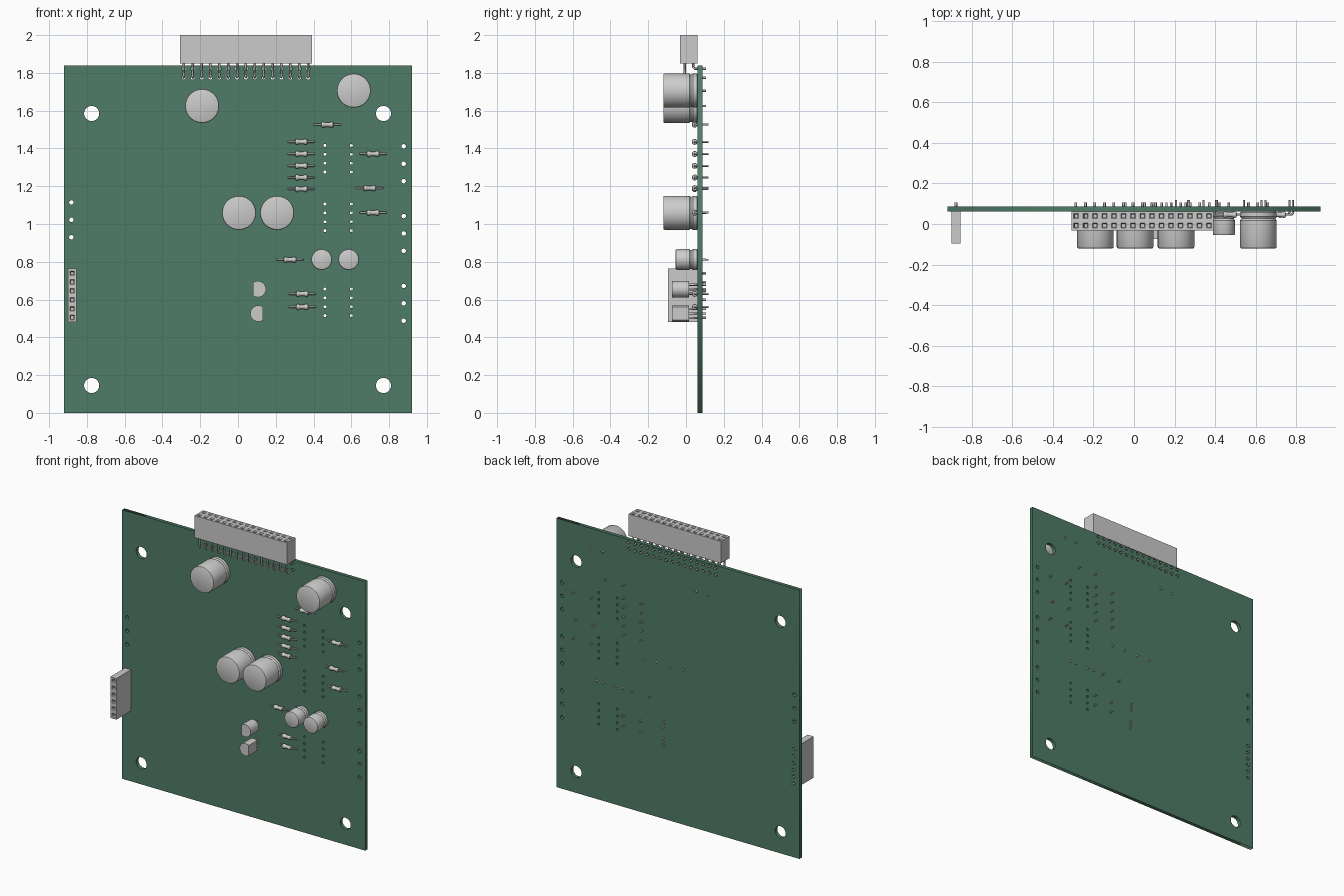
import bpy, bmesh
from math import sin, cos, pi, tau, radians
from mathutils import Matrix, Vector

if "Cube" in bpy.data.objects:
    bpy.data.objects.remove(bpy.data.objects["Cube"])

FACE, BACK, TIP = 0.062, 0.087, 0.118   # board front, board back, lead ends (y)
PITCH = 0.047


def add_mesh(name, bm, smooth=True):
    bmesh.ops.recalc_face_normals(bm, faces=bm.faces)
    me = bpy.data.meshes.new(name)
    bm.to_mesh(me)
    bm.free()
    return place(name, me, (0, 0, 0), smooth)


def place(name, me, loc, smooth=False):
    ob = bpy.data.objects.new(name, me)
    ob.location = loc
    bpy.context.collection.objects.link(ob)
    if smooth:
        bpy.ops.object.select_all(action='DESELECT')
        ob.select_set(True)
        bpy.context.view_layer.objects.active = ob
        bpy.ops.object.shade_smooth_by_angle(angle=radians(35))
    return ob


def lathe(name, profile, axis, steps):
    """Spin (radius, along-axis) points round the x or y axis."""
    bm = bmesh.new()
    pts = [(a, 0, r) if axis == 'X' else (r, a, 0) for r, a in profile]
    vs = [bm.verts.new(p) for p in pts]
    es = [bm.edges.new(p) for p in zip(vs, vs[1:])]
    bmesh.ops.spin(bm, geom=vs + es, cent=(0, 0, 0), angle=tau, steps=steps,
                   axis=(1, 0, 0) if axis == 'X' else (0, 1, 0))
    bmesh.ops.remove_doubles(bm, verts=bm.verts, dist=1e-5)
    return bm


def curve(name, paths, closed, **settings):
    cu = bpy.data.curves.new(name, 'CURVE')
    for k, v in settings.items():
        setattr(cu, k, v)
    for path in paths:
        sp = cu.splines.new('POLY')
        sp.points.add(len(path) - 1)
        for p, co in zip(sp.points, path):
            p.co = (*co, 1) if len(co) == 3 else (*co, 0, 1)
        sp.use_cyclic_u = closed
    ob = bpy.data.objects.new(name, cu)
    bpy.context.collection.objects.link(ob)
    return ob


def wires(name, paths, radius, square=False):
    return curve(name, paths, False, dimensions='3D', bevel_depth=radius,
                 bevel_resolution=0 if square else 2, use_fill_caps=True)


def ring(x, z, r, n=16):
    return [(x + r * cos(tau * i / n), z + r * sin(tau * i / n)) for i in range(n)]


def socket(name, nx, ny, sx, sy, height, matrix):
    """Female header: grid of funnel-edged square sockets on a block."""
    bm = bmesh.new()
    bmesh.ops.create_grid(bm, x_segments=nx, y_segments=ny, size=0.5)
    bmesh.ops.scale(bm, vec=(sx, sy, 1), verts=bm.verts)
    rim = [e for e in bm.edges if e.is_boundary]
    cells = list(bm.faces)
    side = bmesh.ops.extrude_edge_only(bm, edges=rim)['geom']
    low = [v for v in side if isinstance(v, bmesh.types.BMVert)]
    bmesh.ops.translate(bm, vec=(0, 0, -height), verts=low)
    base = [e for e in side if isinstance(e, bmesh.types.BMEdge) and e.is_boundary]
    bmesh.ops.contextual_create(bm, geom=base)
    bmesh.ops.recalc_face_normals(bm, faces=bm.faces)
    for inset, depth in ((0.011, 0), (0.005, -0.006), (0.0003, -0.09)):
        bmesh.ops.inset_individual(bm, faces=cells, thickness=inset, depth=depth,
                                   use_even_offset=True)
    bm.transform(matrix)
    return add_mesh(name, bm, smooth=False)


# Header pin positions
top_x = [-0.287 + PITCH * i for i in range(15)]
side_z = [0.505 + PITCH * i for i in range(6)]
SIDE_X = -0.877

# Circuit board with drilled holes
holes = [ring(x, z, 0.04, 32) for x in (-0.775, 0.77) for z in (0.145, 1.585)]
holes += [ring(x, z0 + PITCH * i, 0.008, 12) for x in (0.46, 0.6)
          for z0 in (0.515, 0.965, 1.275) for i in range(4)]
holes += [ring(0.877, z0 + 0.092 * i, 0.012) for z0 in (0.488, 0.858, 1.227) for i in range(3)]
holes += [ring(-0.882, 0.93 + 0.092 * i, 0.012) for i in range(3)]
holes += [ring(x, z, 0.01, 12) for x in top_x for z in (1.775, 1.822)]
holes += [ring(SIDE_X, z, 0.01, 12) for z in side_z]
outline = [(-0.92, 0), (0.92, 0), (0.92, 1.84), (-0.92, 1.84)]
board = curve("circuit_board", [outline] + holes, True, dimensions='2D',
              fill_mode='BOTH', extrude=(BACK - FACE) / 2)
board.rotation_euler = (pi / 2, 0, 0)
board.location.y = (FACE + BACK) / 2
green = bpy.data.materials.new("board_green")
green.diffuse_color = (0.08, 0.2, 0.135, 1)
green.use_nodes = True
green.node_tree.nodes["Principled BSDF"].inputs["Base Color"].default_value = green.diffuse_color
board.data.materials.append(green)

# Top edge header and its bent pins
socket("top_header", 15, 2, 0.7, 0.093, 0.15, Matrix.Translation((0.042, 0.0155, 2.0)))
wires("top_header_pins",
      [[(x, y, 1.86), (x, y, z + 0.008), (x, y + 0.008, z), (x, 0.106, z)]
       for x in top_x for y, z in ((-0.007, 1.775), (0.039, 1.822))], 0.0065, True)

# Left side header with straight pins
socket("side_header", 1, 6, 0.046, 6 * PITCH, 0.157,
       Matrix.Translation((SIDE_X, -0.095, 0.6225)) @ Matrix.Rotation(pi / 2, 4, 'X'))
wires("side_header_pins", [[(SIDE_X, 0.05, z), (SIDE_X, 0.106, z)] for z in side_z], 0.0065, True)


# Capacitors: can with crimped groove near the base
def capacitors(name, spots, r, front, lead):
    prof = [(0, front), (r - 0.006, front), (r - 0.002, front + 0.002), (r, front + 0.006),
            (r, 0.018), (r - 0.004, 0.022), (r - 0.006, 0.027), (r - 0.004, 0.032),
            (r, 0.036), (r, FACE - 0.005), (r - 0.005, FACE), (0, FACE)]
    me = None
    for i, (x, z) in enumerate(spots):
        if me is None:
            ob = add_mesh(f"{name}_1", lathe(name, prof, 'Y', 48))
            ob.location = (x, 0, z)
            me = ob.data
        else:
            place(f"{name}_{i + 1}", me, (x, 0, z))
    wires(f"{name}_leads", [[(x + s * lead, 0.055, z), (x + s * lead, TIP - 0.012, z)]
                            for x, z in spots for s in (-1, 1)], 0.006)


capacitors("large_capacitor", [(-0.19, 1.625), (0.613, 1.706), (0.005, 1.059), (0.207, 1.059)],
           0.09, -0.12, 0.047)
capacitors("small_capacitor", [(0.443, 0.812), (0.586, 0.812)], 0.055, -0.055, 0.024)

# Resistors: bulged-end bodies on bent leads
spots = [(0.473, 1.526), (0.715, 1.371), (0.697, 1.19), (0.715, 1.06),
         (0.275, 0.811), (0.34, 0.63), (0.34, 0.561)]
spots += [(0.335, z) for z in (1.435, 1.371, 1.308, 1.246, 1.185)]
RY = 0.046
half = [(0.0115, 0.006), (0.0115, 0.012), (0.015, 0.017), (0.0155, 0.025), (0.013, 0.031), (0.006, 0.034), (0, 0.034)]
prof = [(r, -a) for r, a in reversed(half)] + half
first = add_mesh("resistor_1", lathe("resistor", prof, 'X', 20))
first.location = (spots[0][0], RY, spots[0][1])
for i, (x, z) in enumerate(spots[1:], 2):
    place(f"resistor_{i}", first.data, (x, RY, z))
paths = []
for x, z in spots:
    for s in (-1, 1):
        bend = [(x + s * (0.058 + 0.01 * sin(t)), RY + 0.01 - 0.01 * cos(t), z)
                for t in (0, pi / 6, pi / 3, pi / 2)]
        paths.append([(x + s * 0.03, RY, z)] + bend + [(x + s * 0.068, TIP, z)])
wires("resistor_leads", paths, 0.005)

# Transistors: D-shaped bodies with three legs
legs = []
for i, (x, z, s) in enumerate([(0.105, 0.655, 1), (0.108, 0.526, -1)], 1):
    bm = bmesh.new()
    a0 = radians(126)
    arc = [-a0 + 2 * a0 * k / 28 for k in range(29)]
    f = bm.faces.new([bm.verts.new((x + s * 0.043 * cos(a), -0.075, z + 0.043 * sin(a))) for a in arc])
    new = bmesh.ops.extrude_face_region(bm, geom=[f], use_keep_orig=True)['geom']
    bmesh.ops.translate(bm, vec=(0, 0.09, 0), verts=[v for v in new if isinstance(v, bmesh.types.BMVert)])
    add_mesh(f"transistor_{i}", bm)
    legs += [[(x, 0.01, z + d), (x, TIP - 0.012, z + d)] for d in (-0.024, 0, 0.024)]
wires("transistor_legs", legs, 0.006, True)

# Turn the curves into meshes
bpy.ops.object.select_all(action='DESELECT')
for ob in bpy.data.objects:
    if ob.type == 'CURVE':
        ob.select_set(True)
        bpy.context.view_layer.objects.active = ob
bpy.ops.object.convert(target='MESH')
